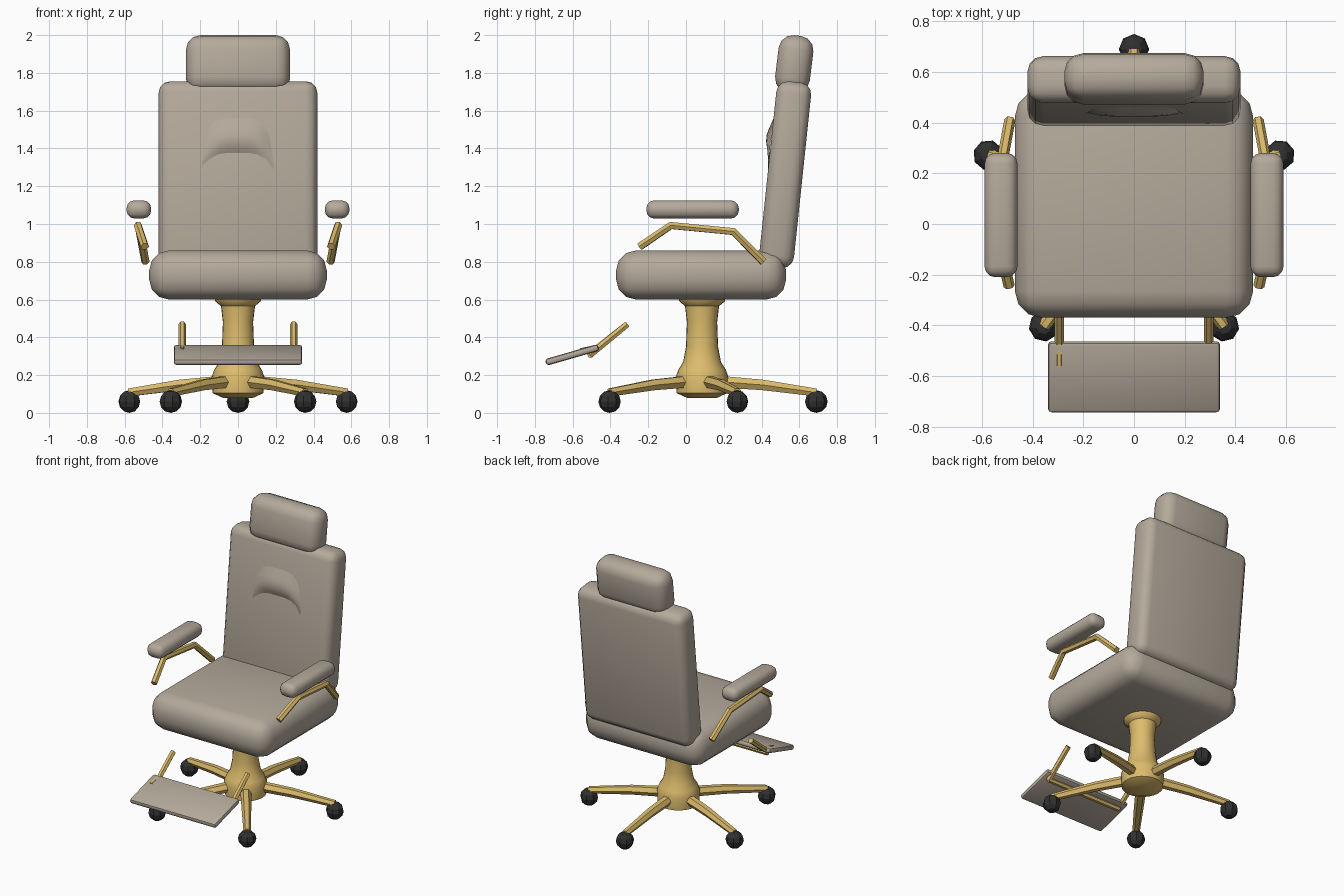
import bpy, bmesh
from math import sin, cos, pi, radians

if "Cube" in bpy.data.objects:
    bpy.data.objects.remove(bpy.data.objects["Cube"])


def material(name, rgb):
    m = bpy.data.materials.new(name)
    m.diffuse_color = (*rgb, 1)
    m.use_nodes = True
    m.node_tree.nodes["Principled BSDF"].inputs["Base Color"].default_value = m.diffuse_color
    return m


TAUPE = material("taupe_leather", (0.46, 0.40, 0.33))
GOLD = material("gold_metal", (0.72, 0.50, 0.15))
BLACK = material("black_rubber", (0.03, 0.03, 0.03))


def finish(ob, mat, angle=35):
    ob.data.materials.clear()
    ob.data.materials.append(mat)
    bpy.ops.object.select_all(action='DESELECT')
    ob.select_set(True)
    bpy.context.view_layer.objects.active = ob
    bpy.ops.object.shade_smooth_by_angle(angle=radians(angle))
    return ob


def from_bmesh(name, bm, mat, angle=35):
    bmesh.ops.recalc_face_normals(bm, faces=bm.faces)
    me = bpy.data.meshes.new(name)
    bm.to_mesh(me)
    bm.free()
    ob = bpy.data.objects.new(name, me)
    bpy.context.collection.objects.link(ob)
    return finish(ob, mat, angle)


def cushion(name, loc, size, bevel, tilt=0, segments=3):
    """Box with rounded edges, tilted about x."""
    bm = bmesh.new()
    bmesh.ops.create_cube(bm, size=1)
    bmesh.ops.scale(bm, vec=size, verts=bm.verts)
    bmesh.ops.bevel(bm, geom=bm.edges[:], offset=bevel, segments=segments,
                    profile=0.5, affect='EDGES')
    ob = from_bmesh(name, bm, TAUPE)
    ob.location = loc
    ob.rotation_euler.x = radians(tilt)
    return ob


def rod(name, points, radii, sides_res=1):
    """Faceted bar swept along a polyline."""
    cu = bpy.data.curves.new(name, 'CURVE')
    cu.dimensions = '3D'
    cu.bevel_depth = 1
    cu.bevel_resolution = sides_res
    cu.use_fill_caps = True
    sp = cu.splines.new('POLY')
    sp.points.add(len(points) - 1)
    for p, co, r in zip(sp.points, points, radii):
        p.co = (*co, 1)
        p.radius = r
    ob = bpy.data.objects.new(name, cu)
    bpy.context.collection.objects.link(ob)
    bpy.ops.object.select_all(action='DESELECT')
    ob.select_set(True)
    bpy.context.view_layer.objects.active = ob
    bpy.ops.object.convert(target='MESH')
    return finish(bpy.context.object, GOLD, 25)


# Upholstery
cushion("seat", (0, 0.08, 0.73), (0.94, 0.90, 0.26), 0.105)
cushion("backrest", (0, 0.525, 1.262), (0.84, 0.185, 0.985), 0.06, -6)
cushion("headrest", (0, 0.573, 1.846), (0.55, 0.185, 0.305), 0.075, -7)

# Arched pad swelling out of the backrest
bm = bmesh.new()
cols, rows, grid = 8, 6, []
for j in range(rows + 1):
    v = j / rows
    line = []
    for i in range(cols + 1):
        u = 2 * i / cols - 1
        top, low = 1.575 - 0.015 * u * u, 1.37 - 0.11 * u ** 4
        z = top + (low - top) * v
        depth = 0.032 * (1 - 0.8 * u ** 4) * sin(pi * v ** 1.3) - 0.004
        y = 0.525 + (z - 1.262) * 0.105 - 0.093 - depth
        line.append(bm.verts.new((u * (0.15 + 0.05 * v), y, z)))
    grid.append(line)
for a, b in zip(grid, grid[1:]):
    for i in range(cols):
        bm.faces.new((a[i], b[i], b[i + 1], a[i + 1]))
from_bmesh("back_pad", bm, TAUPE, 50)

# Armrests with bent supports
for side, s in (("left", -1), ("right", 1)):
    cushion(side + "_arm_pad", (s * 0.525, 0.035, 1.077),
            (0.13, 0.49, 0.096), 0.042)
    rod(side + "_arm_support",
        [(s * 0.493, -0.245, 0.88), (s * 0.53, -0.08, 0.992),
         (s * 0.52, 0.25, 0.96), (s * 0.49, 0.41, 0.80)], [0.022] * 4)

# Turned column
bm = bmesh.new()
profile = [(0, 0.08), (0.08, 0.08), (0.135, 0.105), (0.14, 0.19), (0.125, 0.23),
           (0.10, 0.27), (0.085, 0.35), (0.08, 0.48), (0.09, 0.565),
           (0.12, 0.59), (0.125, 0.615), (0, 0.615)]
verts = [bm.verts.new((r, 0, z)) for r, z in profile]
edges = [bm.edges.new(e) for e in zip(verts, verts[1:])]
bmesh.ops.spin(bm, geom=verts + edges, cent=(0, 0, 0), axis=(0, 0, 1),
               angle=2 * pi, steps=24)
bmesh.ops.remove_doubles(bm, verts=bm.verts, dist=0.0005)
from_bmesh("column", bm, GOLD, 40).location = (0, 0.085, 0)

# Five star legs with ball casters
for k in range(5):
    a = pi / 2 + k * 2 * pi / 5

    def at(r, z):
        return (r * cos(a), 0.085 + r * sin(a), z)
    rod(f"base_leg_{k + 1}", [at(0.06, 0.168), at(0.32, 0.148), at(0.605, 0.108)],
        [0.036, 0.032, 0.024])
    bm = bmesh.new()
    bmesh.ops.create_uvsphere(bm, u_segments=8, v_segments=6, radius=0.06)
    ob = from_bmesh(f"caster_{k + 1}", bm, BLACK, 20)
    ob.location = at(0.605, 0.06)
    ob.rotation_euler.z = a

# Footrest plate, struts and cross bar
cushion("footrest", (0, -0.603, 0.307), (0.68, 0.29, 0.036), 0.015, 16, 2)
rod("left_footrest_strut", [(-0.295, -0.31, 0.47), (-0.295, -0.47, 0.345),
                            (-0.295, -0.56, 0.332)], [0.019, 0.019, 0.012])
rod("right_footrest_strut", [(0.295, -0.31, 0.47), (0.295, -0.51, 0.305)],
    [0.019, 0.019])
rod("footrest_cross_bar", [(-0.295, -0.505, 0.308), (0.295, -0.505, 0.308)],
    [0.018, 0.018])
